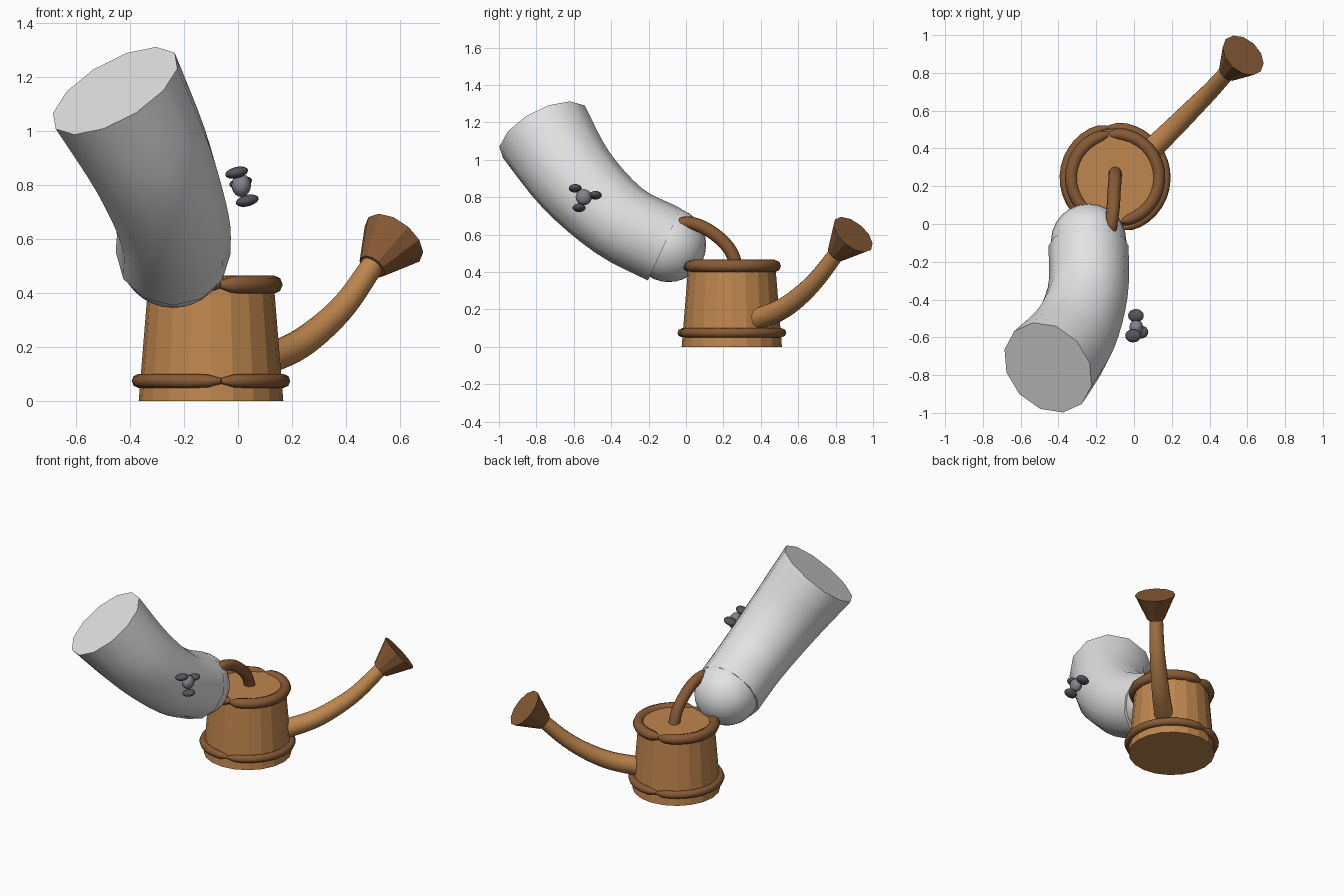
import bpy, bmesh
from math import sin, cos, pi, radians
from mathutils import Vector, Matrix

cube = bpy.data.objects.get("Cube")
if cube:
    bpy.data.objects.remove(cube, do_unlink=True)


def material(name, rgb):
    m = bpy.data.materials.new(name)
    m.use_nodes = True
    m.diffuse_color = (*rgb, 1)
    bsdf = next(n for n in m.node_tree.nodes if n.type == 'BSDF_PRINCIPLED')
    bsdf.inputs["Base Color"].default_value = (*rgb, 1)
    return m


TAN = material("tan_wood", (0.52, 0.24, 0.075))
BROWN = material("dark_brown_wood", (0.245, 0.103, 0.036))
PALE = material("pale_grey", (0.77, 0.77, 0.78))
MID = material("mid_grey", (0.23, 0.23, 0.26))
DARK = material("dark_grey", (0.085, 0.085, 0.10))


def finish(bm, name, mat, angle=40):
    bmesh.ops.recalc_face_normals(bm, faces=bm.faces)
    me = bpy.data.meshes.new(name)
    bm.to_mesh(me)
    bm.free()
    me.materials.append(mat)
    for p in me.polygons:
        p.use_smooth = angle > 0
    if angle > 0:
        me.set_sharp_from_angle(angle=radians(angle))
    ob = bpy.data.objects.new(name, me)
    bpy.context.collection.objects.link(ob)
    return ob


def smooth_path(points, steps):
    """Catmull-Rom through points of (x, y, z, radius)."""
    p = [Vector(q) for q in points]
    p = [2 * p[0] - p[1]] + p + [2 * p[-1] - p[-2]]
    out = []
    for a, b, c, d in zip(p, p[1:], p[2:], p[3:]):
        for i in range(steps):
            t = i / steps
            out.append(0.5 * (2 * b + (c - a) * t + (2 * a - 5 * b + 4 * c - d) * t ** 2
                              + (3 * b - a - 3 * c + d) * t ** 3))
    return out + [p[-2]]


def tube(name, mat, path, sides, angle=50, end_dir=None, start_dir=None):
    """Capped tube along (x, y, z, radius) points."""
    bm = bmesh.new()
    pos = [Vector(q[:3]) for q in path]
    side, last = Vector((0.01, 0, 1)), None
    for i, q in enumerate(path):
        t = (pos[min(i + 1, len(pos) - 1)] - pos[max(i - 1, 0)]).normalized()
        if i == 0 and start_dir:
            t = Vector(start_dir).normalized()
        if i == len(path) - 1 and end_dir:
            t = Vector(end_dir).normalized()
        side = (side - t * side.dot(t)).normalized()
        up = t.cross(side)
        ring = [bm.verts.new(pos[i] + q[3] * (side * cos(k * 2 * pi / sides)
                                              + up * sin(k * 2 * pi / sides)))
                for k in range(sides)]
        if last:
            for k in range(sides):
                j = (k + 1) % sides
                bm.faces.new((last[k], last[j], ring[j], ring[k]))
        else:
            bm.faces.new(ring)
        last = ring
    bm.faces.new(last)
    return finish(bm, name, mat, angle)


def ellipsoid(name, mat, matrix, segments=16, rings=10):
    bm = bmesh.new()
    bmesh.ops.create_uvsphere(bm, u_segments=segments, v_segments=rings,
                              radius=1, matrix=matrix)
    return finish(bm, name, mat, 60)


# Tapered can body with flat staves
CX, CY = -0.10, 0.245
tube("can_body", TAN, [(CX, CY, 0, 0.268), (CX, CY, 0.445, 0.232)], 20, angle=0)


# Hoops, each two half rings pinched at the seams
def hoop(name, z, major, minor):
    for half, label in enumerate(("left", "right")):
        path = []
        n = 18
        for i in range(n + 1):
            a = radians(-82 + 180 * half + 180 * i / n)
            edge = min(i, n - i)
            r = minor * (0.4, 0.9)[edge] if edge < 2 else minor
            path.append((CX + major * cos(a), CY + major * sin(a), z, r))
        tube(f"{name}_{label}", BROWN, path, 8, angle=60)


hoop("lower_hoop", 0.075, 0.268, 0.026)
hoop("upper_hoop", 0.432, 0.232, 0.034)

# Arched handle running into the hand
tube("handle", BROWN, smooth_path([
    (-0.10, 0.275, 0.42, 0.035), (-0.10, 0.24, 0.51, 0.035),
    (-0.105, 0.18, 0.58, 0.035), (-0.11, 0.09, 0.64, 0.035),
    (-0.12, 0.0, 0.665, 0.033), (-0.125, -0.06, 0.64, 0.03)], 3), 12)

# Curved spout and flared rose
tube("spout", TAN, smooth_path([
    (0.07, 0.375, 0.145, 0.06), (0.20, 0.50, 0.195, 0.056),
    (0.30, 0.60, 0.264, 0.052), (0.40, 0.70, 0.362, 0.047),
    (0.50, 0.81, 0.505, 0.043)], 4), 14)
tube("spout_rose", BROWN, [(0.497, 0.803, 0.498, 0.054),
                           (0.578, 0.893, 0.600, 0.126)], 12, angle=0,
     start_dir=(0.51, 0.55, 0.66), end_dir=(0.51, 0.55, 0.66))

# Bent sleeve with a flat end, and the rounded hand
tube("sleeve", PALE, smooth_path([
    (-0.24, -0.115, 0.547, 0.212), (-0.245, -0.36, 0.675, 0.213),
    (-0.325, -0.59, 0.895, 0.234), (-0.455, -0.76, 1.15, 0.263)], 4), 12,
     start_dir=(0, -0.91, 0.42), end_dir=(-0.456, -0.417, 0.787))
ellipsoid("hand", PALE, Matrix.Translation((-0.24, -0.092, 0.546)) @ Matrix.Scale(0.2, 4), 24, 16)

# Three-lobed button beside the sleeve, with flat tilted lobes
ellipsoid("button_hub", MID, Matrix.Translation((0.012, -0.547, 0.80))
          @ Matrix.Diagonal((0.036, 0.043, 0.043, 1)))
for i, centre in enumerate([(0.010, -0.485, 0.810), (-0.005, -0.592, 0.847), (0.034, -0.572, 0.743)]):
    ellipsoid(f"button_lobe_{i + 1}", DARK, Matrix.Translation(centre)
              @ Matrix.Rotation(radians(-14), 4, 'Y')
              @ Matrix.Diagonal((0.043, 0.035, 0.021, 1)))
